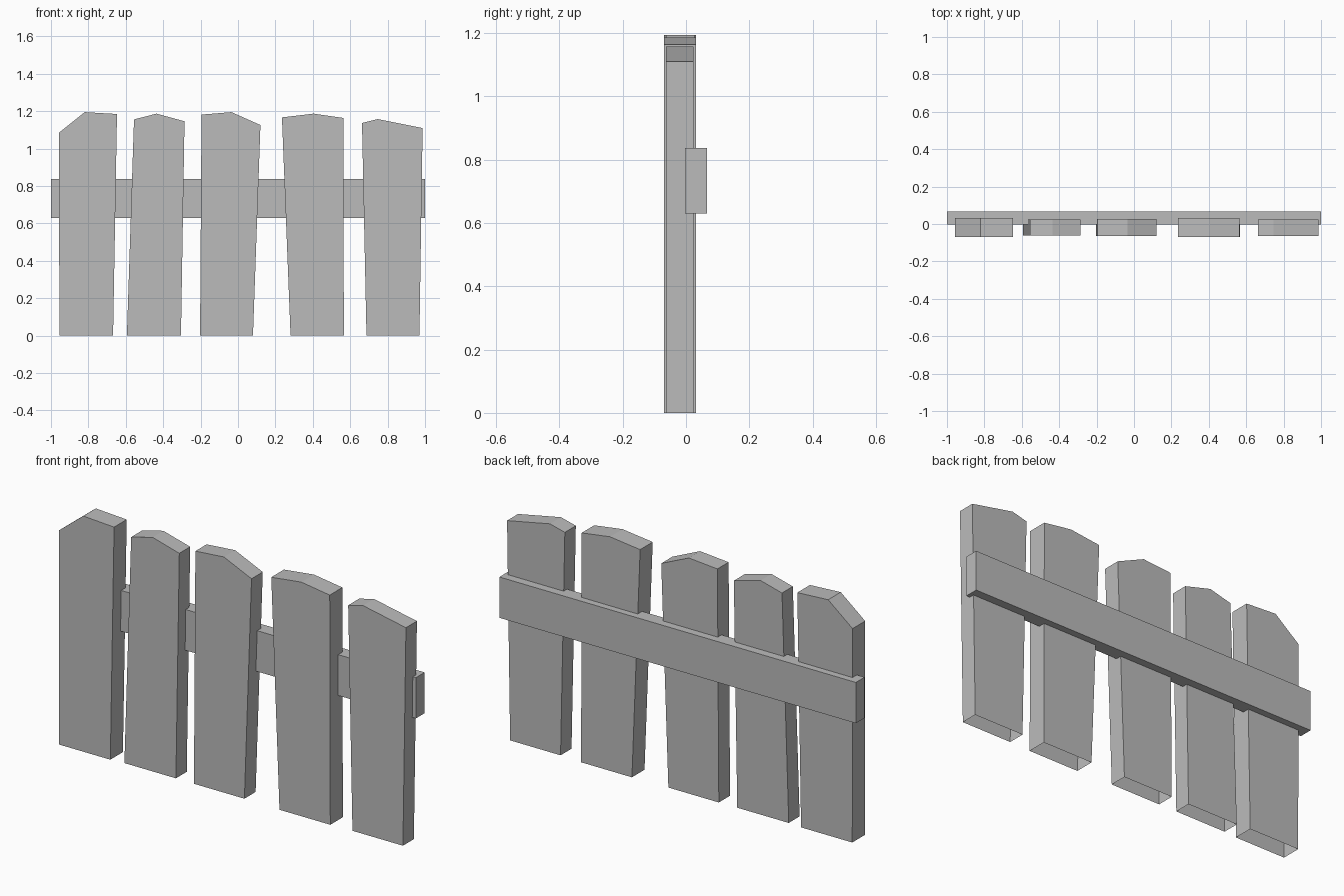
import bpy
import bmesh

cube = bpy.data.objects.get("Cube")
if cube:
    bpy.data.objects.remove(cube, do_unlink=True)

# Single flat grey for the whole fence
grey = bpy.data.materials.new("plain_grey")
grey.use_nodes = True
colour = (0.5, 0.5, 0.5, 1)
grey.diffuse_color = colour
grey.node_tree.nodes["Principled BSDF"].inputs["Base Color"].default_value = colour


def extrude_outline(name, outline, front, back, open_bottom=False):
    """Extrude an x-z outline (starting with its bottom edge) from front to back."""
    bm = bmesh.new()
    near = [bm.verts.new((x, front, z)) for x, z in outline]
    far = [bm.verts.new((x, back, z)) for x, z in outline]
    bm.faces.new(near)
    bm.faces.new(far[::-1])
    n = len(outline)
    for i in range(1 if open_bottom else 0, n):
        j = (i + 1) % n
        bm.faces.new((near[j], near[i], far[i], far[j]))
    mesh = bpy.data.meshes.new(name)
    bm.to_mesh(mesh)
    bm.free()
    mesh.materials.append(grey)
    obj = bpy.data.objects.new(name, mesh)
    bpy.context.collection.objects.link(obj)
    return obj


# Rail across the back
extrude_outline("rail", [(-1, 0.63), (1, 0.63), (1, 0.837), (-1, 0.837)], -0.003, 0.067)

# Pickets: bottom left x, bottom right x, top points from right to left, front y, back y
pickets = [
    (-0.955, -0.668, [(-0.647, 1.185), (-0.82, 1.195), (-0.957, 1.085)], -0.069, 0.032),
    (-0.594, -0.305, [(-0.286, 1.146), (-0.436, 1.187), (-0.556, 1.156)], -0.062, 0.025),
    (-0.203, 0.08, [(0.12, 1.126), (-0.035, 1.195), (-0.195, 1.182)], -0.063, 0.027),
    (0.281, 0.566, [(0.563, 1.164), (0.404, 1.187), (0.235, 1.167)], -0.069, 0.032),
    (0.687, 0.97, [(0.987, 1.11), (0.746, 1.158), (0.663, 1.137)], -0.064, 0.024),
]
for i, (left, right, top, front, back) in enumerate(pickets, 1):
    extrude_outline(f"picket_{i}", [(left, 0), (right, 0)] + top, front, back, open_bottom=True)
